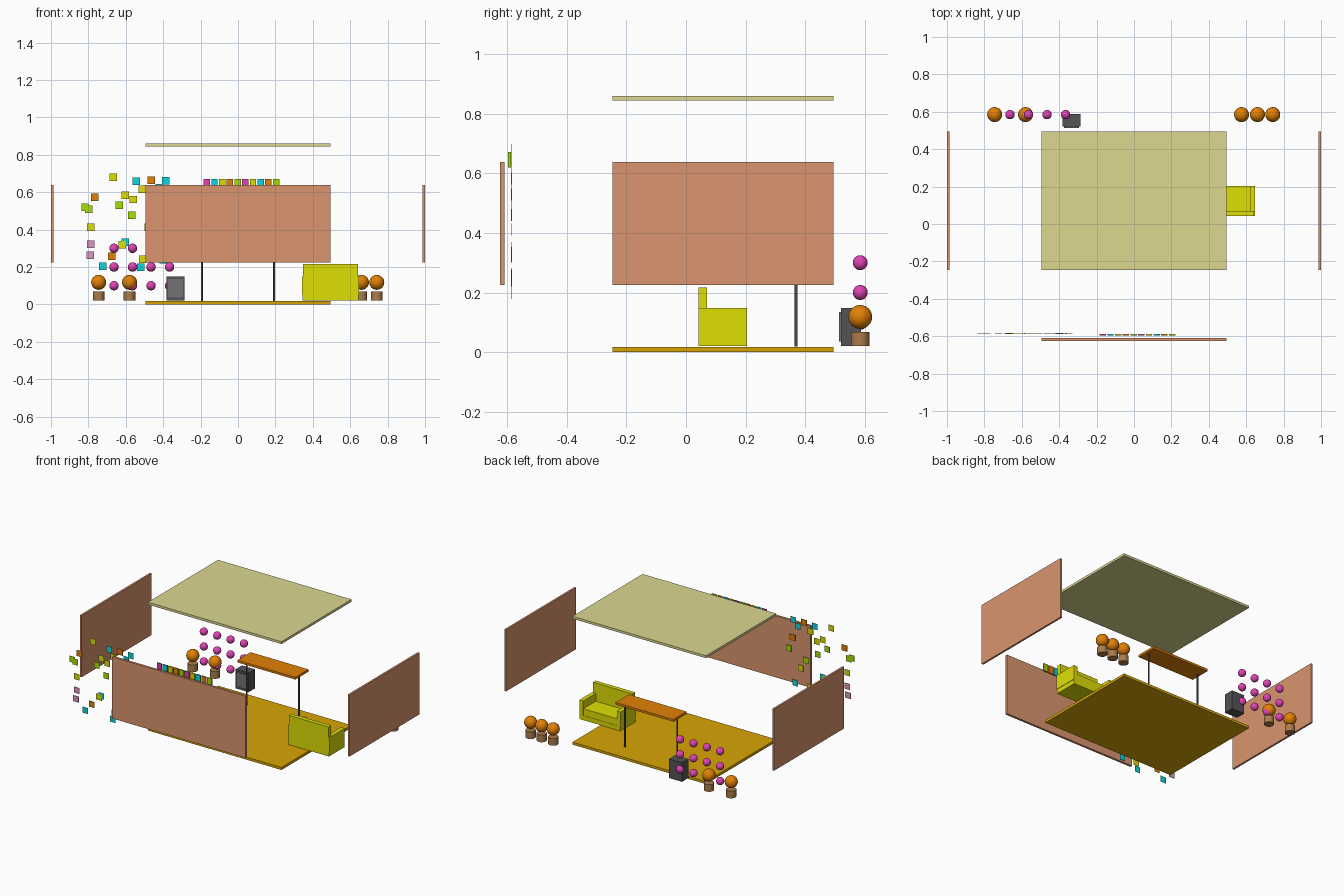
import bpy
import math

if "Cube" in bpy.data.objects:
    bpy.data.objects.remove(bpy.data.objects["Cube"])

# ---------- helpers ----------
mats = {}
PALETTE = {
    "wall": (0.85, 0.58, 0.43), "roof": (0.86, 0.84, 0.56), "floor": (0.84, 0.64, 0.05),
    "orange": (0.88, 0.50, 0.06), "brown": (0.67, 0.48, 0.30), "yellow": (0.87, 0.87, 0.05),
    "dark": (0.33, 0.33, 0.34), "panel": (0.45, 0.45, 0.46), "magenta": (0.87, 0.27, 0.70),
    "cyan": (0.08, 0.84, 0.87), "green": (0.65, 0.87, 0.05), "pink": (0.87, 0.58, 0.76),
}


def finish(obj, name, colour):
    obj.name = name
    if colour not in mats:
        m = bpy.data.materials.new(colour)
        m.diffuse_color = tuple(c ** 2.2 for c in PALETTE[colour]) + (1,)
        m.use_nodes = True
        m.node_tree.nodes["Principled BSDF"].inputs["Base Color"].default_value = m.diffuse_color
        mats[colour] = m
    obj.data.materials.append(mats[colour])
    return obj


def box(name, colour, x0, x1, y0, y1, z0, z1):
    bpy.ops.mesh.primitive_cube_add(size=1)
    o = bpy.context.object
    for v in o.data.vertices:
        v.co = ((x0 + x1) / 2 + v.co.x * (x1 - x0),
                (y0 + y1) / 2 + v.co.y * (y1 - y0),
                (z0 + z1) / 2 + v.co.z * (z1 - z0))
    return finish(o, name, colour)


def ball(name, colour, r, loc):
    bpy.ops.mesh.primitive_uv_sphere_add(segments=32, ring_count=16, radius=r, location=loc)
    bpy.ops.object.shade_smooth()
    return finish(bpy.context.object, name, colour)


def rod(name, colour, r, x, y, z0, z1, sides=32):
    bpy.ops.mesh.primitive_cylinder_add(vertices=sides, radius=r, depth=z1 - z0,
                                        location=(x, y, (z0 + z1) / 2))
    bpy.ops.object.shade_smooth_by_angle(angle=math.radians(40))
    return finish(bpy.context.object, name, colour)


# ---------- exploded room shell ----------
X0, X1, Y0, Y1 = -0.495, 0.495, -0.247, 0.495
box("floor", "floor", X0, X1, Y0, Y1, 0, 0.017)
box("roof", "roof", X0, X1, Y0, Y1, 0.844, 0.86)
box("front_wall", "wall", X0, X1, -0.625, -0.61, 0.225, 0.638)
box("left_wall", "wall", -1.0, -0.987, Y0, Y1, 0.225, 0.638)
box("right_wall", "wall", 0.987, 1.0, Y0, Y1, 0.225, 0.638)

# ---------- table on two posts ----------
box("table_top", "orange", -0.215, 0.215, 0.30, 0.44, 0.322, 0.337)
for side, x in (("left", -0.193), ("right", 0.193)):
    rod(side + "_table_leg", "dark", 0.005, x, 0.37, 0.018, 0.322, 16)

# ---------- sofa ----------
box("sofa_base", "yellow", 0.345, 0.645, 0.042, 0.204, 0.02, 0.05)
box("sofa_seat", "yellow", 0.37, 0.62, 0.07, 0.202, 0.05, 0.095)
box("sofa_back", "yellow", 0.348, 0.642, 0.042, 0.07, 0.05, 0.217)
for side, x in (("left", 0.342), ("right", 0.62)):
    box(side + "_sofa_arm", "yellow", x, x + 0.028, 0.042, 0.204, 0.05, 0.148)

# ---------- speaker box ----------
box("speaker_body", "dark", -0.381, -0.285, 0.52, 0.587, 0.02, 0.148)
box("speaker_panel", "panel", -0.373, -0.293, 0.513, 0.52, 0.036, 0.135)

# ---------- potted round shrubs ----------
for i, x in enumerate((-0.745, -0.58, 0.575, 0.66, 0.742)):
    rod(f"pot_{i}", "brown", 0.031, x, 0.585, 0.02, 0.068)
    ball(f"shrub_{i}", "orange", 0.04, (x, 0.585, 0.118))

# ---------- balloon grid ----------
for i in range(4):
    for j in range(3):
        ball(f"balloon_{i}_{j}", "magenta", 0.025, (-0.663 + 0.099 * i, 0.585, 0.1 + 0.1 * j))

# ---------- row of tags along the front wall ----------
for i, c in enumerate("magenta cyan yellow orange green magenta yellow cyan orange green".split()):
    x = -0.167 + 0.0412 * i
    box(f"tag_{i}", c, x - 0.017, x + 0.017, -0.597, -0.588, 0.62, 0.671)

# ---------- scattered thin notes ----------
notes = {
    "yellow": [(-.668, .679), (-.513, .615), (-.604, .583), (-.561, .561), (-.786, .412),
               (-.62, .32), (-.508, .241), (-.44, .35)],
    "cyan": [(-.545, .658), (-.385, .66), (-.604, .332), (-.722, .203), (-.519, .198),
             (-.40, .24), (-.42, .625)],
    "orange": [(-.465, .663), (-.765, .572), (-.674, .257), (-.38, .54)],
    "green": [(-.818, .519), (-.797, .508), (-.636, .529), (-.567, .476), (-.481, .412),
              (-.35, .46)],
    "pink": [(-.786, .321), (-.791, .262)],
}
for c, spots in notes.items():
    for i, (x, z) in enumerate(spots):
        # tiny depth steps keep overlapping notes apart
        y = -0.585 - 0.0005 * (i % 3)
        box(f"{c}_note_{i}", c, x - 0.02, x + 0.02, y - 0.001, y + 0.001, z - 0.02, z + 0.02)
